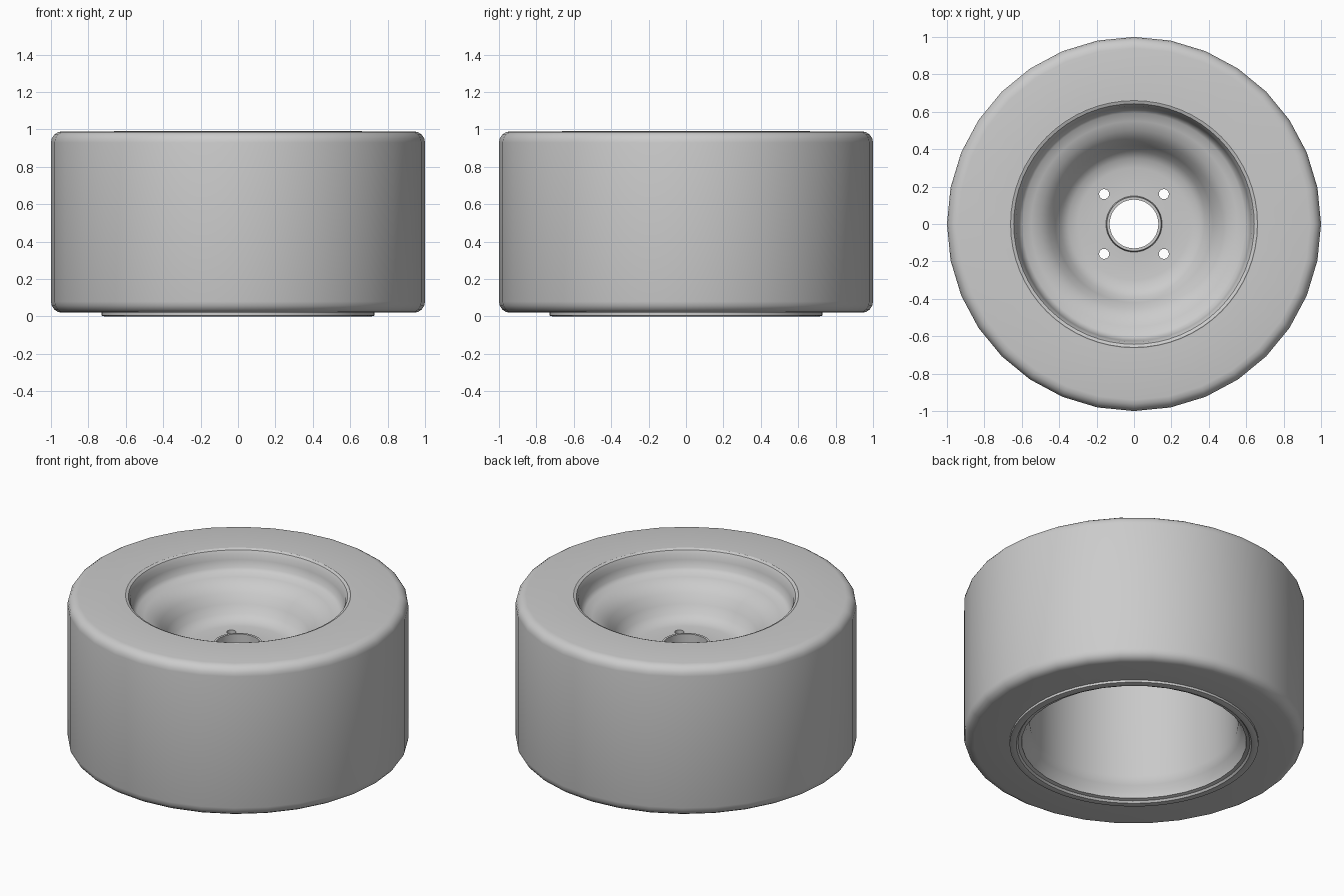
import bpy, bmesh, math

if "Cube" in bpy.data.objects:
    bpy.data.objects.remove(bpy.data.objects["Cube"])


def lathe(name, profile, sides):
    """Revolve a closed (radius, z) profile around the z axis."""
    bm = bmesh.new()
    rings = []
    for i in range(sides):
        a = 2 * math.pi * i / sides
        rings.append([bm.verts.new((r * math.cos(a), r * math.sin(a), z)) for r, z in profile])
    n = len(profile)
    for i in range(sides):
        p, q = rings[i], rings[(i + 1) % sides]
        for j in range(n):
            k = (j + 1) % n
            bm.faces.new((p[j], q[j], q[k], p[k]))
    bmesh.ops.recalc_face_normals(bm, faces=bm.faces)
    mesh = bpy.data.meshes.new(name)
    bm.to_mesh(mesh)
    bm.free()
    ob = bpy.data.objects.new(name, mesh)
    bpy.context.collection.objects.link(ob)
    return ob


def smooth(ob, angle=35):
    bpy.ops.object.select_all(action='DESELECT')
    ob.select_set(True)
    bpy.context.view_layer.objects.active = ob
    bpy.ops.object.shade_smooth_by_angle(angle=math.radians(angle))


def corner(cr, cz, rad, a0, a1, steps=4):
    """Rounded shoulder points."""
    out = []
    for i in range(steps + 1):
        a = math.radians(a0 + (a1 - a0) * i / steps)
        out.append((cr + rad * math.cos(a), cz + rad * math.sin(a)))
    return out


# Tyre: slick tread with rounded shoulders, few sides
tyre_profile = ([(0.66, 0.02)] + corner(0.94, 0.08, 0.06, -90, 0)
                + corner(0.94, 0.93, 0.06, 0, 90) + [(0.66, 0.99)])
tyre = lathe("tyre", tyre_profile, 32)
smooth(tyre)

# Rim: outer lip, dished face, hub ring, then hollow barrel at the back
rim_profile = [
    (0.675, 0.90), (0.675, 0.985), (0.66, 0.992), (0.643, 0.985), (0.632, 0.965),
    (0.625, 0.93), (0.615, 0.885), (0.595, 0.865), (0.55, 0.855), (0.50, 0.835),
    (0.455, 0.795), (0.42, 0.74), (0.39, 0.69), (0.35, 0.66), (0.30, 0.652),
    (0.20, 0.648), (0.15, 0.65), (0.145, 0.68), (0.13, 0.68),
    (0.13, 0.61), (0.33, 0.615), (0.38, 0.635), (0.43, 0.70), (0.48, 0.77),
    (0.54, 0.81), (0.59, 0.80), (0.605, 0.76),
    (0.61, 0.14), (0.63, 0.09), (0.65, 0.06), (0.66, 0.02),
    (0.68, 0.015), (0.69, 0.003), (0.71, 0.0), (0.73, 0.005), (0.73, 0.03), (0.675, 0.06),
]
rim = lathe("rim", rim_profile, 64)

# Four bolt holes
for i, (sx, sy) in enumerate([(1, 1), (-1, 1), (-1, -1), (1, -1)]):
    bpy.ops.mesh.primitive_cylinder_add(vertices=16, radius=0.027, depth=0.4,
                                        location=(0.16 * sx, 0.16 * sy, 0.64))
    cutter = bpy.context.object
    cutter.name = f"bolt_hole_cutter_{i}"
    mod = rim.modifiers.new("bolt_hole", 'BOOLEAN')
    mod.operation = 'DIFFERENCE'
    mod.solver = 'EXACT'
    mod.object = cutter
    bpy.context.view_layer.objects.active = rim
    bpy.ops.object.modifier_apply(modifier=mod.name)
    bpy.data.objects.remove(cutter, do_unlink=True)
smooth(rim)
